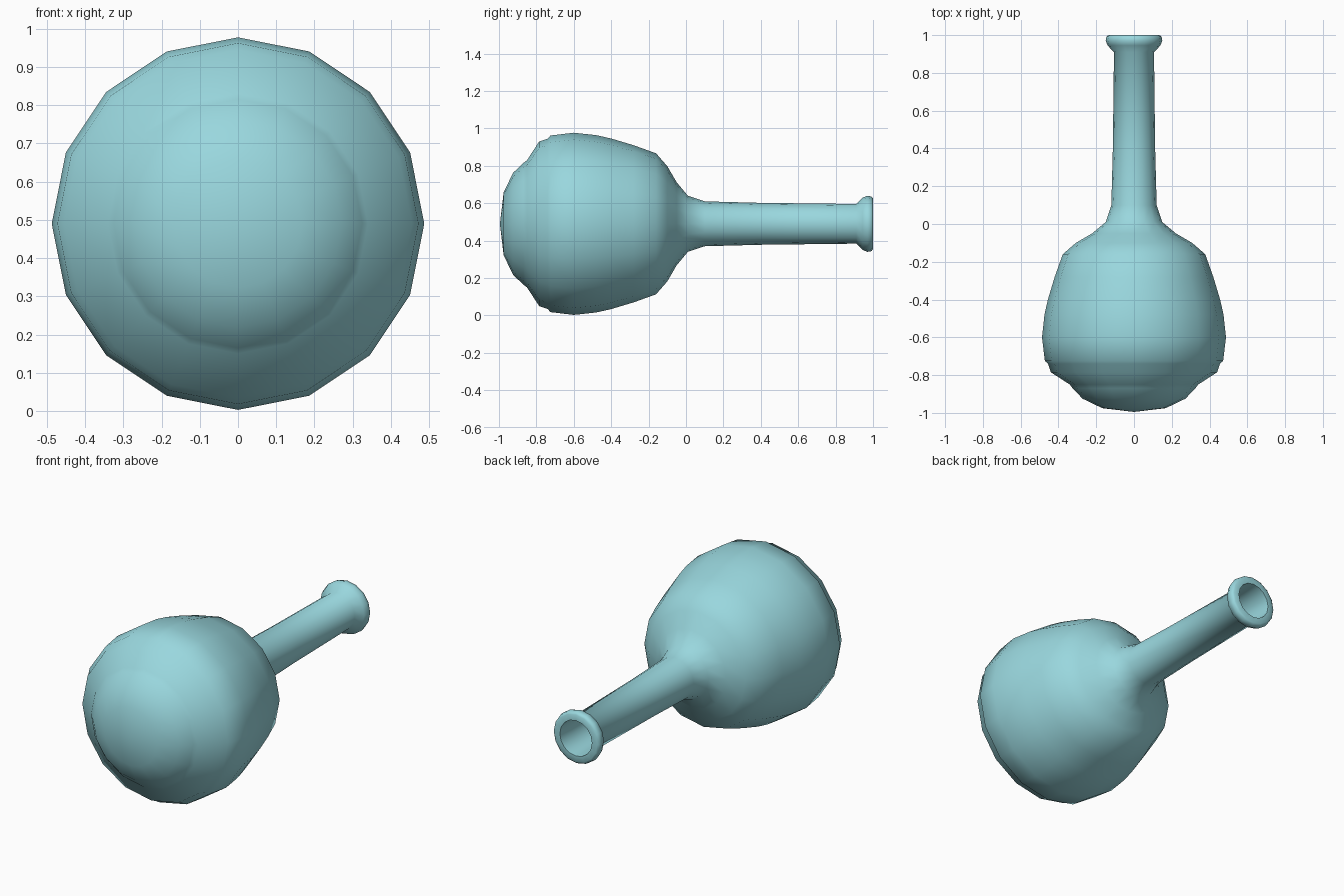
import bpy, bmesh, math

if "Cube" in bpy.data.objects:
    bpy.data.objects.remove(bpy.data.objects["Cube"])

SIDES = 16
CZ = 0.49  # height of the flask axis

glass = bpy.data.materials.new("pale teal glass")
glass.diffuse_color = (0.32, 0.68, 0.73, 1)
glass.use_nodes = True
glass.node_tree.nodes["Principled BSDF"].inputs["Base Color"].default_value = glass.diffuse_color

# Outer wall (y, radius): rounded base, stepped shoulder, bulb, neck, lip
outer = [(-0.995, 0), (-0.975, 0.168), (-0.925, 0.272), (-0.87, 0.325), (-0.85, 0.34),
         (-0.785, 0.44), (-0.74, 0.455), (-0.725, 0.472), (-0.6, 0.487), (-0.48, 0.474),
         (-0.4, 0.456), (-0.28, 0.42), (-0.16, 0.377), (-0.1, 0.308), (-0.05, 0.222),
         (0.01, 0.15), (0.1, 0.12), (0.4, 0.112), (0.91, 0.106),
         (0.945, 0.14), (0.97, 0.15), (0.992, 0.146), (1.0, 0.135)]
# Inner wall: mouth back down to the base
inner = [(1.0, 0.102), (0.9, 0.097), (0.4, 0.102), (0.1, 0.108), (0.0, 0.14),
         (-0.06, 0.215), (-0.11, 0.298), (-0.17, 0.362), (-0.4, 0.442), (-0.6, 0.473),
         (-0.72, 0.458), (-0.78, 0.427), (-0.85, 0.325), (-0.92, 0.26),
         (-0.965, 0.16), (-0.985, 0)]


def lathe(name, profile):
    """Spin a (y, radius) profile around the flask axis."""
    bm = bmesh.new()
    rings = []
    for y, r in profile:
        if r == 0:
            rings.append([bm.verts.new((0, y, CZ))] * SIDES)
        else:
            rings.append([bm.verts.new((r * math.sin(2 * math.pi * i / SIDES), y,
                                        CZ + r * math.cos(2 * math.pi * i / SIDES)))
                          for i in range(SIDES)])
    for a, b in zip(rings, rings[1:]):
        for i in range(SIDES):
            j = (i + 1) % SIDES
            bm.faces.new(list(dict.fromkeys((a[i], a[j], b[j], b[i]))))
    bmesh.ops.recalc_face_normals(bm, faces=bm.faces)
    # Make sure the outside faces outwards
    if bm.calc_volume(signed=True) < 0:
        bmesh.ops.reverse_faces(bm, faces=bm.faces)
    mesh = bpy.data.meshes.new(name)
    bm.to_mesh(mesh)
    bm.free()
    mesh.materials.append(glass)
    obj = bpy.data.objects.new(name, mesh)
    bpy.context.collection.objects.link(obj)
    bpy.context.view_layer.objects.active = obj
    obj.select_set(True)
    bpy.ops.object.shade_smooth_by_angle(angle=math.radians(50))
    return obj


lathe("flask", outer + inner)
